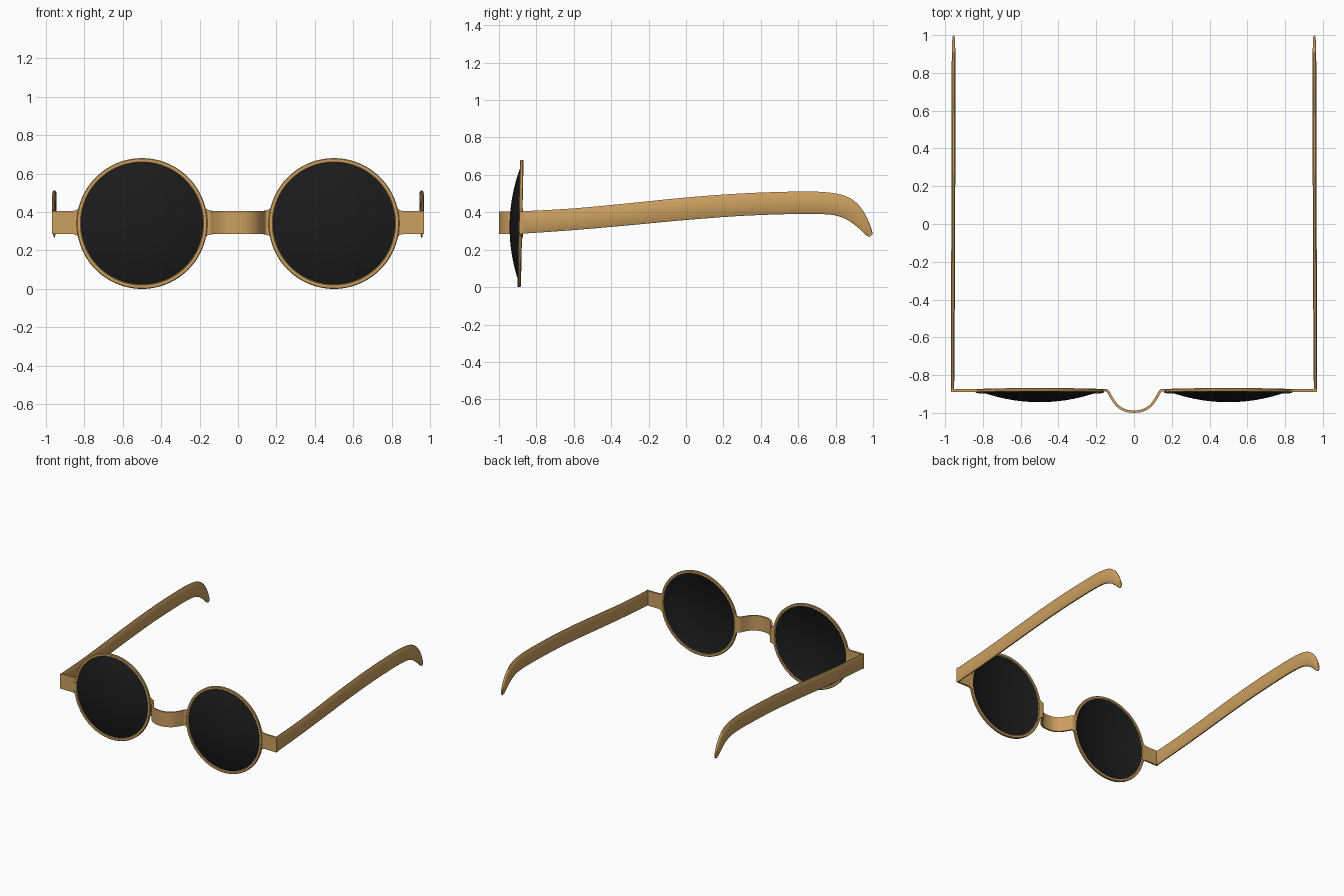
import bpy, bmesh, math
from mathutils import Vector

if "Cube" in bpy.data.objects:
    bpy.data.objects.remove(bpy.data.objects["Cube"])

CX, CY, CZ = 0.499, -0.885, 0.34   # lens centre
TILT = 0.021                       # rims lean back slightly


def material(name, color):
    m = bpy.data.materials.new(name)
    m.diffuse_color = color
    m.use_nodes = True
    m.node_tree.nodes["Principled BSDF"].inputs["Base Color"].default_value = m.diffuse_color
    return m


TAN = material("tan_frame", (0.60, 0.345, 0.115, 1))
DARK = material("dark_lens", (0.011, 0.011, 0.011, 1))


def loft(name, rings, mat, closed=False, mirror=True, angle=40):
    """Skin equal-length rings of points; cap the ends unless closed."""
    bm = bmesh.new()
    vs = [[bm.verts.new(p) for p in r] for r in rings]
    n = len(rings[0])
    for i in range(len(vs) if closed else len(vs) - 1):
        a, b = vs[i], vs[(i + 1) % len(vs)]
        for j in range(n):
            k = (j + 1) % n
            bm.faces.new((a[j], a[k], b[k], b[j]))
    if not closed:
        bm.faces.new(vs[0])
        bm.faces.new(vs[-1])
    bmesh.ops.remove_doubles(bm, verts=bm.verts, dist=1e-6)
    bmesh.ops.recalc_face_normals(bm, faces=bm.faces)
    me = bpy.data.meshes.new(name)
    bm.to_mesh(me)
    bm.free()
    me.materials.append(mat)
    ob = bpy.data.objects.new(name, me)
    bpy.context.collection.objects.link(ob)
    bpy.ops.object.select_all(action='DESELECT')
    ob.select_set(True)
    bpy.context.view_layer.objects.active = ob
    bpy.ops.object.shade_smooth_by_angle(angle=math.radians(angle))
    if mirror:
        ob.modifiers.new("mirror", 'MIRROR').use_mirror_merge = False
    return ob


def spline(points, steps):
    """Catmull-Rom through tuples of any length."""
    out = []
    n = len(points)
    for i in range(n - 1):
        p = [points[max(0, min(n - 1, i + d))] for d in (-1, 0, 1, 2)]
        for s in range(steps):
            t = s / steps
            out.append(tuple(
                0.5 * (2 * b + (c - a) * t + (2 * a - 5 * b + 4 * c - d) * t * t
                       + (3 * b - a - 3 * c + d) * t ** 3)
                for a, b, c, d in zip(*p)))
    out.append(points[-1])
    return out


def lathe(profile, segs=96):
    """Rings of (radius, depth) turned around the tilted lens axis."""
    rings = []
    for i in range(segs):
        a = 2 * math.pi * i / segs
        c, s = math.cos(a), math.sin(a)
        rings.append([(CX + r * c, CY + d + TILT * r * s, CZ + r * s)
                      for r, d in profile])
    return rings


# round rims
h, e = 0.0095, 0.004
loft("rim", lathe([(0.317, -h + e), (0.317 + e, -h), (0.34 - e, -h), (0.34, -h + e),
                   (0.34, h - e), (0.34 - e, h), (0.317 + e, h), (0.317, h - e)]),
     TAN, closed=True)

# domed lenses, thin curved shells
edge, sag, thick = 0.320, 0.058, 0.006
R = (edge ** 2 + sag ** 2) / (2 * sag)
dome = [(edge * i / 12, R - sag - math.sqrt(R * R - (edge * i / 12) ** 2))
        for i in range(13)]
loft("lens", lathe(dome + [(r, d + thick) for r, d in reversed(dome)]),
     DARK, closed=True)

# end pieces between rim and temple, flared into the rim
mid, t = 0.345, 0.0075
rings = []
for x, half in ((0.820, 0.085), (0.832, 0.071), (0.845, 0.063), (0.860, 0.060), (0.968, 0.060)):
    rings.append([(x, -0.882 + dy, mid + dz)
                  for dy, dz in ((-t, -half), (t, -half), (t, half), (-t, half))])
loft("end_piece", rings, TAN)

# curved nose bridge bulging forward, flared at both ends
half_path = [(0.0, -0.993, 0.060), (0.045, -0.987, 0.060), (0.088, -0.962, 0.060),
             (0.120, -0.918, 0.060), (0.138, -0.886, 0.061), (0.156, -0.879, 0.066),
             (0.178, -0.880, 0.082)]
path = spline([(-x, y, w) for x, y, w in half_path[:0:-1]] + half_path, 5)
rings = []
for i, (x, y, w) in enumerate(path):
    a, b = path[max(i - 1, 0)], path[min(i + 1, len(path) - 1)]
    n = Vector((-(b[1] - a[1]), b[0] - a[0])).normalized() * 0.0065
    rings.append([(x + s * n.x, y + s * n.y, mid + q * w)
                  for s, q in ((-1, -1), (1, -1), (1, 1), (-1, 1))])
loft("bridge", rings, TAN, mirror=False)

# temples: stations of upper (y, z), lower (y, z), centre x, half thickness
stations = [
    (-0.887, 0.405, -0.887, 0.285, 0.960, 0.008),
    (-0.60, 0.421, -0.60, 0.305, 0.959, 0.009),
    (-0.30, 0.449, -0.30, 0.331, 0.958, 0.010),
    (0.00, 0.479, 0.00, 0.359, 0.957, 0.010),
    (0.30, 0.501, 0.30, 0.381, 0.956, 0.010),
    (0.60, 0.511, 0.58, 0.391, 0.955, 0.010),
    (0.75, 0.507, 0.71, 0.391, 0.955, 0.010),
    (0.85, 0.488, 0.80, 0.383, 0.955, 0.010),
    (0.915, 0.447, 0.865, 0.358, 0.955, 0.009),
    (0.962, 0.382, 0.920, 0.318, 0.955, 0.008),
    (0.990, 0.315, 0.955, 0.284, 0.955, 0.006),
    (0.998, 0.282, 0.980, 0.268, 0.955, 0.003),
]
rings = []
for uy, uz, ly, lz, x, w in spline(stations, 5):
    ring = []
    for f, s in ((0, 0.45), (0.06, 1), (0.94, 1), (1, 0.45),
                 (1, -0.45), (0.94, -1), (0.06, -1), (0, -0.45)):
        ring.append((x + s * w, ly + (uy - ly) * f, lz + (uz - lz) * f))
    rings.append(ring)
loft("temple", rings, TAN, angle=50)
